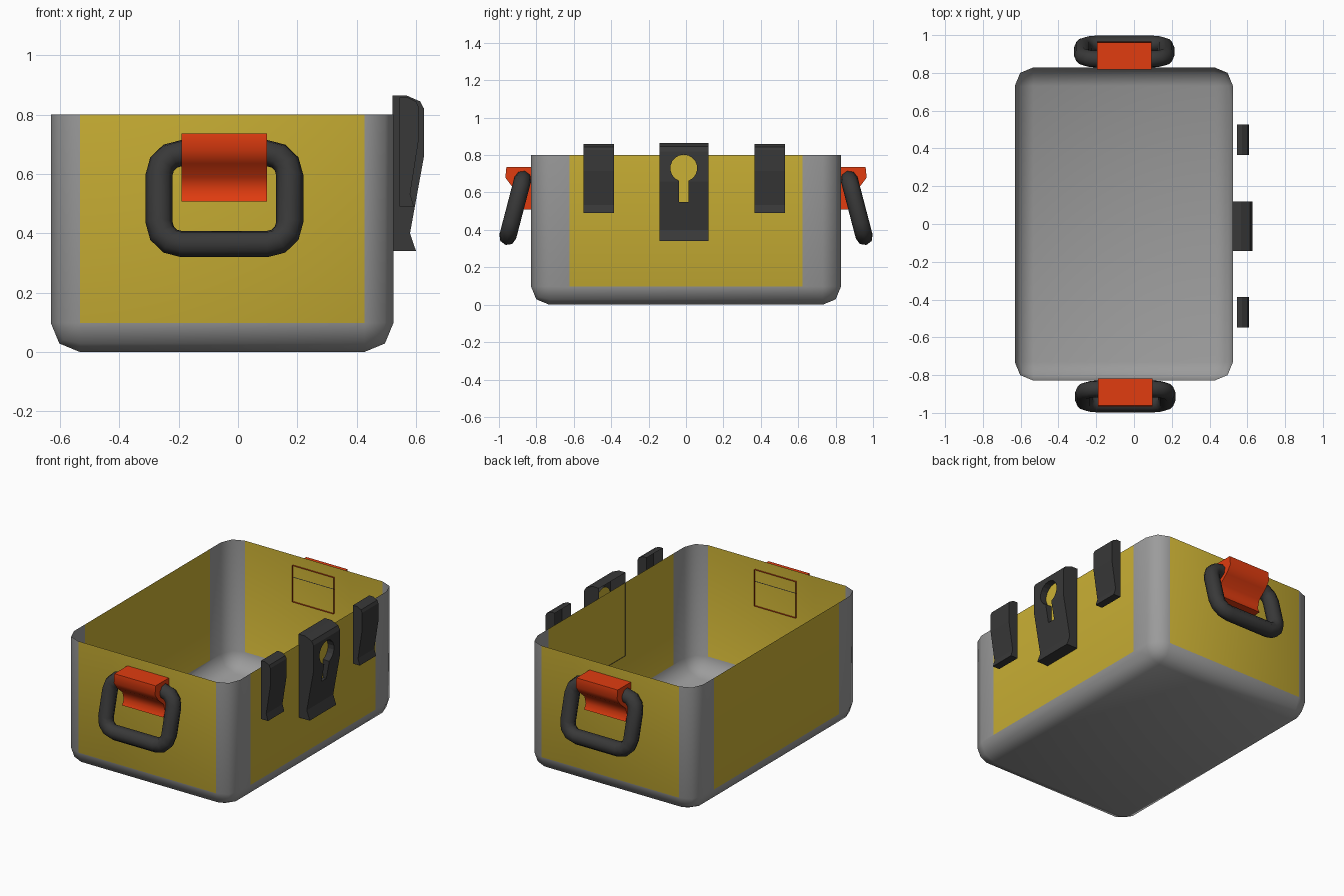
import bpy, bmesh
from math import sin, cos, radians, pi, atan2
from mathutils import Vector, Matrix

if "Cube" in bpy.data.objects:
    bpy.data.objects.remove(bpy.data.objects["Cube"])


def material(name, rgb):
    m = bpy.data.materials.new(name)
    m.diffuse_color = (*rgb, 1)
    m.use_nodes = True
    m.node_tree.nodes["Principled BSDF"].inputs["Base Color"].default_value = m.diffuse_color
    return m


yellow = material("yellow_panel", (0.60, 0.44, 0.035))
dark = material("dark_plastic", (0.04, 0.04, 0.04))
red = material("red_plastic", (0.75, 0.045, 0.005))
grey = material("grey_shell", (0.33, 0.33, 0.33))


def finish(bm, name, mats, smooth=None):
    me = bpy.data.meshes.new(name)
    bm.to_mesh(me)
    bm.free()
    ob = bpy.data.objects.new(name, me)
    bpy.context.collection.objects.link(ob)
    for m in mats:
        me.materials.append(m)
    if smooth:
        bpy.ops.object.select_all(action='DESELECT')
        ob.select_set(True)
        bpy.context.view_layer.objects.active = ob
        bpy.ops.object.shade_smooth_by_angle(angle=radians(smooth))
    return ob


def prism(name, profile, lo, hi, place, mats, open_back=False, smooth=None):
    """Extrude a profile from lo to hi; the closing edge is the back."""
    bm = bmesh.new()
    a, b = ([bm.verts.new(place(u, v, w)) for u, v in profile] for w in (lo, hi))
    n = len(profile)
    bm.faces.new(a)
    bm.faces.new(b[::-1])
    walls = [bm.faces.new((a[i], b[i], b[(i + 1) % n], a[(i + 1) % n])) for i in range(n)]
    bmesh.ops.recalc_face_normals(bm, faces=bm.faces)
    if open_back:
        bmesh.ops.delete(bm, geom=[walls[-1]], context='FACES_ONLY')
    return finish(bm, name, mats, smooth)


# open tray with rounded corners and yellow side panels
X0, X1, Y, H, R = -0.631, 0.524, 0.829, 0.80, 0.098
bm = bmesh.new()
bmesh.ops.create_cube(bm, size=1, matrix=Matrix.Translation(((X0 + X1) / 2, 0, H / 2))
                      @ Matrix.Diagonal((X1 - X0, 2 * Y, H, 1)))
edges = [e for e in bm.edges if min(v.co.z for v in e.verts) < 0.01]
bmesh.ops.bevel(bm, geom=edges, offset=R, segments=2, profile=0.5, affect='EDGES')
bm.normal_update()
bmesh.ops.delete(bm, geom=[f for f in bm.faces if f.normal.z > 0.99], context='FACES_ONLY')
for y in (-0.622, 0.622):
    sides = [f for f in bm.faces if abs(f.normal.x) > 0.99]
    geom = set(sides) | {e for f in sides for e in f.edges} | {v for f in sides for v in f.verts}
    bmesh.ops.bisect_plane(bm, geom=list(geom), plane_co=(0, y, 0), plane_no=(0, 1, 0))
bm.normal_update()
for f in bm.faces:
    c = f.calc_center_median()
    if abs(f.normal.y) > 0.99 or (abs(f.normal.x) > 0.99 and abs(c.y) < 0.6):
        f.material_index = 1
finish(bm, "tray_body", [grey, yellow], 50)

# hollow latches on the right side
LATCH = [(0, .340), (.077, .340), (.057, .40), (.103, .66), (.103, .82),
         (.09, .845), (.045, .865), (0, .865)]
YC = -0.010
for s, label in ((-1, "front"), (1, "back")):
    small = [(d * 0.62, 0.858 - (0.865 - z) * 0.7) for d, z in LATCH]
    prism("latch_" + label, small, YC + s * 0.457 - 0.081, YC + s * 0.457 + 0.081,
          lambda d, z, w: (0.545 + d, w, z), [dark], True)

BACK, FLOOR = 0.521, 0.585
lock = prism("lock_plate", LATCH, YC - 0.133, YC + 0.130,
             lambda d, z, w: (BACK + d * 1.03, w, z), [dark, yellow])

# keyhole recess with a yellow floor
key = [(YC - 0.002 + 0.072 * cos(radians(t)), 0.73 + 0.072 * sin(radians(t)))
       for t in range(-70, 251, 20)]
key += [(YC - 0.027, 0.548), (YC + 0.023, 0.548)]
cutter = prism("keyhole_cutter", key, FLOOR, 0.7, lambda y, z, w: (w, y, z), [dark])
cutter.hide_render = True
mod = lock.modifiers.new("keyhole", 'BOOLEAN')
mod.operation, mod.object, mod.solver = 'DIFFERENCE', cutter, 'EXACT'
bpy.context.view_layer.objects.active = lock
bpy.ops.object.modifier_apply(modifier=mod.name)
bpy.data.objects.remove(cutter)
bm = bmesh.new()
bm.from_mesh(lock.data)
bm.normal_update()
for f in list(bm.faces):
    xs = [v.co.x for v in f.verts]
    if max(xs) < BACK + 0.001:
        bm.faces.remove(f)
    else:
        f.material_index = int(max(abs(x - FLOOR) for x in xs) < 0.001)
bm.to_mesh(lock.data)
bm.free()

# handle mounts and tilted carrying rings at both ends
MOUNT = [(0, .508), (.065, .508), (.048, .54), (.062, .59), (.115, .635),
         (.148, .68), (.142, .737), (0, .737)]


def ring(name, s, xc):
    """Rounded-rectangle loop swept with an eight-sided tube."""
    top, bottom = Vector((xc, s * 0.873, 0.67)), Vector((xc, s * 0.953, 0.364))
    mid, up = (top + bottom) / 2, (top - bottom) / 2
    hl, hw, r = up.length, 0.22, 0.075
    up.normalize()
    side, tube = Vector((1, 0, 0)), 0.046
    out = side.cross(up)
    bm = bmesh.new()
    loops = []
    for q, (sx, sz) in enumerate(((1, 1), (-1, 1), (-1, -1), (1, -1))):
        for k in range(4):
            a = q * pi / 2 + k * pi / 6
            radial = side * cos(a) + up * sin(a)
            p = mid + side * sx * (hw - r) + up * sz * (hl - r) + radial * r
            loops.append([bm.verts.new(p + tube * (radial * cos(j * pi / 4) + out * sin(j * pi / 4)))
                          for j in range(8)])
    for i, a in enumerate(loops):
        b = loops[(i + 1) % len(loops)]
        for j in range(8):
            k = (j + 1) % 8
            bm.faces.new((a[j], b[j], b[k], a[k]))
    bmesh.ops.recalc_face_normals(bm, faces=bm.faces)
    finish(bm, name, [dark], 60)


for s, label, xc in ((-1, "front", -0.046), (1, "back", -0.052)):
    prism("handle_mount_" + label, MOUNT, xc - 0.144, xc + 0.144,
          lambda d, z, w: (w, s * (0.818 + d), z), [red], True, 50)
    ring("handle_ring_" + label, s, xc)
